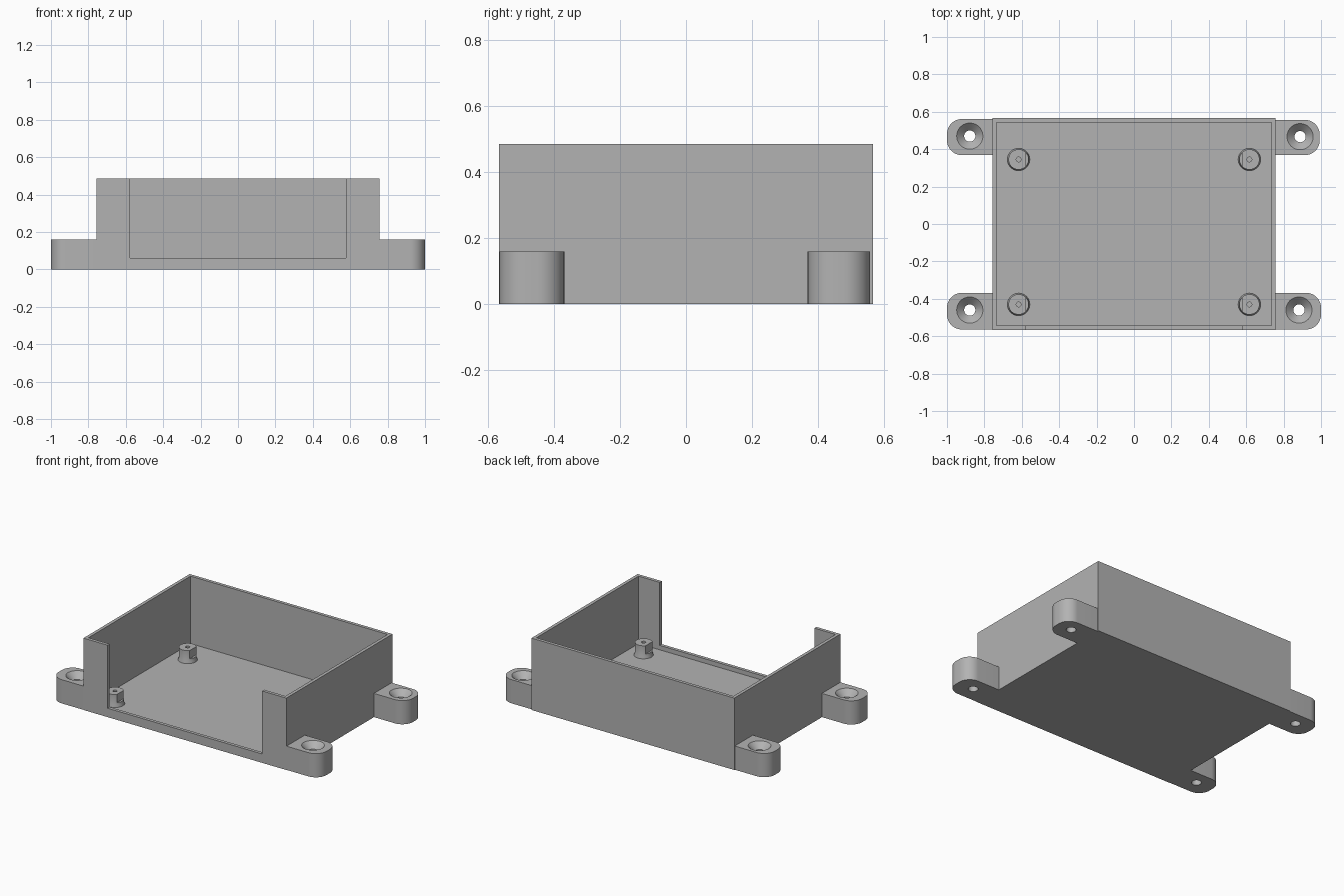
import bpy, bmesh, math
from mathutils import Vector

cube = bpy.data.objects.get("Cube")
if cube:
    bpy.data.objects.remove(cube, do_unlink=True)

grey = bpy.data.materials.new("plain grey")
grey.use_nodes = True
COLOR = (0.45, 0.45, 0.45, 1)
grey.diffuse_color = COLOR
grey.node_tree.nodes["Principled BSDF"].inputs["Base Color"].default_value = COLOR

HX, HY, TOP = 0.757, 0.566, 0.485   # outer half width, half depth, height
SILL, OPEN_X = 0.06, 0.577          # front opening


def finish(name, bm):
    bmesh.ops.remove_doubles(bm, verts=bm.verts, dist=1e-5)
    bmesh.ops.recalc_face_normals(bm, faces=bm.faces)
    mesh = bpy.data.meshes.new(name)
    bm.to_mesh(mesh)
    bm.free()
    mesh.materials.append(grey)
    obj = bpy.data.objects.new(name, mesh)
    bpy.context.collection.objects.link(obj)
    return obj


def box(name, lo, hi):
    bm = bmesh.new()
    bmesh.ops.create_cube(bm, size=1)
    lo, hi = Vector(lo), Vector(hi)
    for v in bm.verts:
        v.co = (lo + hi) / 2 + v.co * (hi - lo)
    return finish(name, bm)


def lathe(name, profile, x, y, steps=48):
    bm = bmesh.new()
    verts = [bm.verts.new((r, 0, z)) for r, z in profile]
    edges = [bm.edges.new(pair) for pair in zip(verts, verts[1:])]
    bmesh.ops.spin(bm, geom=verts + edges, cent=(0, 0, 0), axis=(0, 0, 1),
                   angle=2 * math.pi, steps=steps)
    bmesh.ops.translate(bm, verts=bm.verts, vec=(x, y, 0))
    return finish(name, bm)


def cut(obj, cutter):
    mod = obj.modifiers.new("cut", 'BOOLEAN')
    mod.operation, mod.solver, mod.object = 'DIFFERENCE', 'EXACT', cutter
    bpy.context.view_layer.objects.active = obj
    bpy.ops.object.modifier_apply(modifier=mod.name)
    bpy.data.objects.remove(cutter, do_unlink=True)


def smooth(obj):
    bpy.ops.object.select_all(action='DESELECT')
    obj.select_set(True)
    bpy.context.view_layer.objects.active = obj
    bpy.ops.object.shade_smooth_by_angle(angle=math.radians(30))


def opening():
    return box("opening_cutter", (-OPEN_X, -1, SILL), (OPEN_X, HY - 0.023, 1))


# Open tray with the front wall cut down to a sill
tray = box("tray", (-HX, -HY, 0), (HX, HY, TOP))
cut(tray, box("cavity_cutter", (0.022 - HX, 0.022 - HY, 0.03), (HX - 0.022, HY - 0.022, 1)))
cut(tray, opening())

# Standoffs with screw holes, trimmed flat in line with the opening
for side, sx in (("right", -1), ("left", 1)):
    for end, y in (("front", -0.43), ("back", 0.345)):
        post = lathe(f"{end}_{side}_standoff",
                     [(0, 0.02), (0.06, 0.02), (0.06, 0.03), (0.054, 0.045), (0.054, 0.115),
                      (0.013, 0.115), (0.013, 0.035), (0, 0.035)], sx * 0.617, y)
        cut(post, opening())
        smooth(post)


def mounting_ear(name, sx, tip, y0, y1, hole_x, hole_y):
    # Rounded tab outline, extruded, then drilled and countersunk
    height, r = 0.16, 0.08
    pts = [(HX, y0)]
    for cy, start in ((y0 + r, -90), (y1 - r, 0)):
        for i in range(13):
            a = math.radians(start + 7.5 * i)
            pts.append((tip - r + r * math.cos(a), cy + r * math.sin(a)))
    pts.append((HX, y1))
    bm = bmesh.new()
    base = bm.faces.new([bm.verts.new((sx * x, y, 0)) for x, y in pts])
    ext = bmesh.ops.extrude_face_region(bm, geom=[base])["geom"]
    bmesh.ops.translate(bm, vec=(0, 0, height),
                        verts=[g for g in ext if isinstance(g, bmesh.types.BMVert)])
    ear = finish(name, bm)
    cut(ear, lathe("screw_cutter", [(0, -0.1), (0.03, -0.1), (0.03, height - 0.04),
                                    (0.07, height), (0.07, 0.3), (0, 0.3)],
                   sx * hole_x, hole_y))
    smooth(ear)


mounting_ear("front_right_ear", -1, 1.0, -HY + 0.002, -0.368, 0.878, -0.46)
mounting_ear("front_left_ear", 1, 1.0, -HY + 0.002, -0.368, 0.882, -0.46)
mounting_ear("back_right_ear", -1, 1.0, 0.368, 0.561, 0.878, 0.47)
mounting_ear("back_left_ear", 1, 0.993, 0.368, 0.557, 0.888, 0.467)
